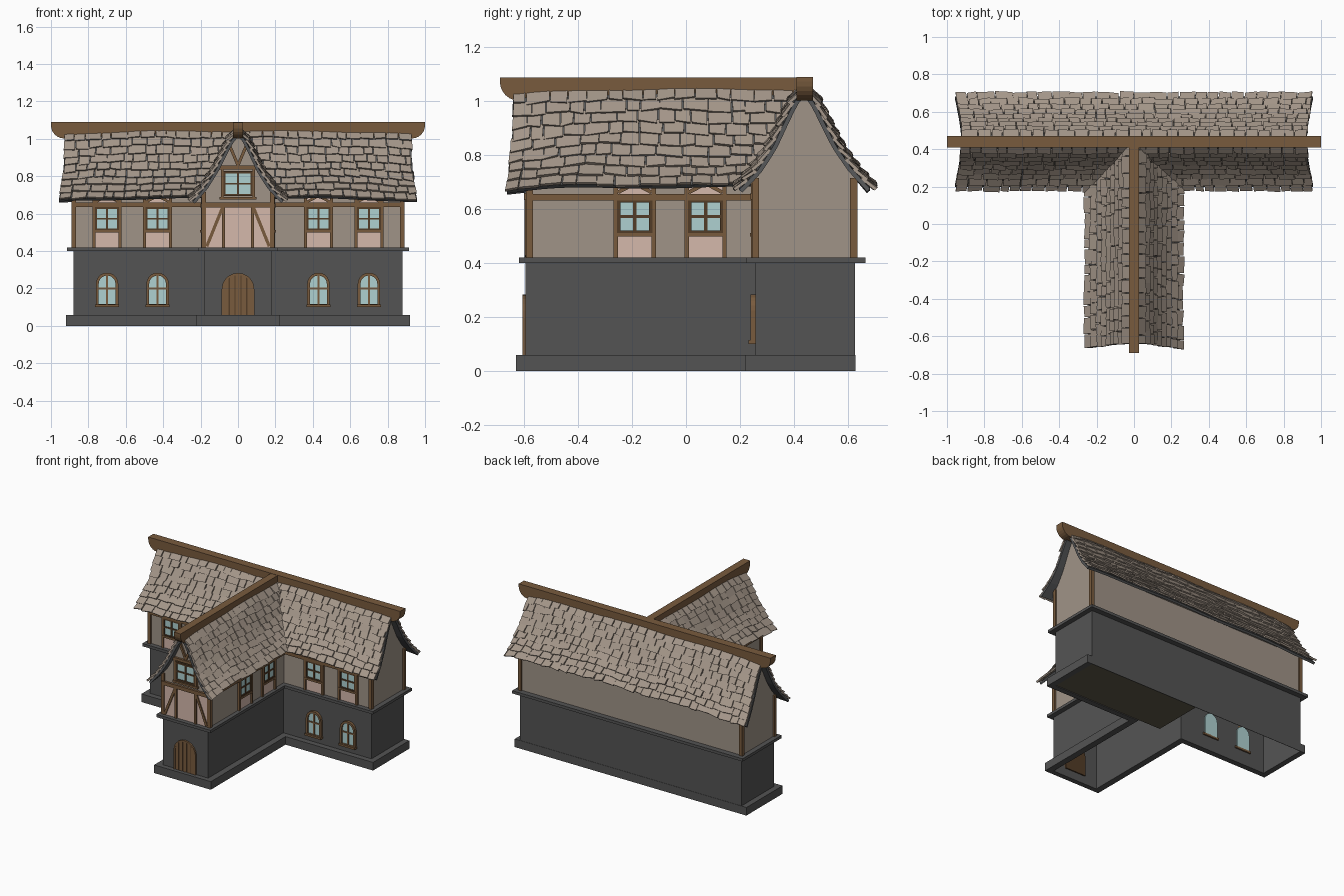
import bpy, bmesh, math, random
from mathutils import Matrix, Vector

if "Cube" in bpy.data.objects:
    bpy.data.objects.remove(bpy.data.objects["Cube"])

random.seed(4)
COLOURS = {
    "wood": (.19, .105, .048), "dark_wood": (.085, .045, .02),
    "plaster": (.35, .295, .245), "pale_plaster": (.66, .48, .41),
    "stone": (.088, .088, .088), "shingle": (.37, .305, .25),
    "roof_board": (.09, .093, .096), "glass": (.43, .64, .64),
    "floor": (.11, .095, .065),
}
MATS = {}
for n, c in COLOURS.items():
    MATS[n] = bpy.data.materials.new(n)
    MATS[n].diffuse_color = (*c, 1)
parts = {}


def part(name, mat):
    return parts.setdefault(name, (bmesh.new(), mat))[0]


def frame(origin, u, v, n):
    """Matrix from local (across, up, outward) to world."""
    m = Matrix((u, v, n)).transposed().to_4x4()
    m.translation = origin
    return m


def poly(name, mat, M, pts, n0, n1, caps=True):
    """Extrude a 2D outline from n0 to n1."""
    bm = part(name, mat)
    a = [bm.verts.new(M @ Vector((p[0], p[1], n0))) for p in pts]
    b = [bm.verts.new(M @ Vector((p[0], p[1], n1))) for p in pts]
    k = len(pts)
    for i in range(k):
        bm.faces.new((a[i], a[(i + 1) % k], b[(i + 1) % k], b[i]))
    if caps:
        bm.faces.new(a)
        bm.faces.new(b)


def ring(name, mat, M, outer, inner, n0, n1):
    """Hollow outline extruded from n0 to n1."""
    bm = part(name, mat)
    L = [[bm.verts.new(M @ Vector((p[0], p[1], n))) for p in pts]
         for pts, n in ((outer, n0), (outer, n1), (inner, n1), (inner, n0))]
    k = len(outer)
    for j in range(4):
        for i in range(k):
            a, b, i2 = L[j], L[(j + 1) % 4], (i + 1) % k
            bm.faces.new((a[i], a[i2], b[i2], b[i]))


def rect(u0, u1, v0, v1):
    return [(u0, v0), (u1, v0), (u1, v1), (u0, v1)]


def bar(name, mat, M, p, q, w, n0, n1):
    """Straight timber between two points on a wall."""
    p, q = Vector(p), Vector(q)
    d = (q - p).normalized()
    s = Vector((-d.y, d.x)) * w / 2
    poly(name, mat, M, [p + s, q + s, q - s, p - s], n0, n1)


def tee(w, ww, yf, ym, yb):
    """T-shaped plan outline."""
    return [(-w, yb), (w, yb), (w, ym), (ww, ym), (ww, yf), (-ww, yf), (-ww, ym), (-w, ym)]


def arch(c, w, z0, z1):
    return [(c - w, z0), (c + w, z0)] + [
        (c + w * math.cos(a * math.pi / 10), z1 - w + w * math.sin(a * math.pi / 10)) for a in range(11)]


X, Y, Z = Vector((1, 0, 0)), Vector((0, 1, 0)), Vector((0, 0, 1))
PLAN = frame((0, 0, 0), X, Y, Z)
RY = .44  # main ridge line

# Stone ground storey: plinth on three sides, open-bottomed walls, ledge
low = tee(.88, .18, -.595, .258, .627)
ring("plinth", "stone", PLAN, tee(.92, .225, -.63, .218, .629), low, 0, .058)
poly("ground_walls", "stone", PLAN, low, 0, .4, caps=False)
poly("storey_ledge", "stone", PLAN, tee(.915, .215, -.62, .222, .665), .4, .42)
poly("ground_floor", "floor", PLAN, rect(0, .88, .26, .625), .004, .01)

# Plaster upper storey and curved gables
poly("upper_walls", "plaster", PLAN, tee(.88, .185, -.585, .255, .625), .42, .71)
half = [(.195, .71), (.15, .775), (.096, .865), (.06, .95), (.03, 1.01)]
gable = half + [(-v, z) for v, z in reversed(half)]
poly("main_gable", "plaster", frame((0, RY, 0), Y, Z, X), gable, -.88, .88)
poly("wing_gable", "plaster", frame((0, 0, 0), X, Z, Y), gable, -.585, RY)

# Wall frames
MAIN = frame((0, .255, 0), X, Z, -Y)
MAIN_LOW = frame((0, .258, 0), X, Z, -Y)
WING = frame((0, -.585, 0), X, Z, -Y)
WING_LOW = frame((0, -.595, 0), X, Z, -Y)
RIGHT = frame((.185, 0, 0), Y, Z, X)
LEFT = frame((-.185, 0, 0), Y, Z, -X)

# Corner posts
for s in (-1, 1):
    for cx, cy in ((.878, .257), (.878, .622), (.183, -.581)):
        poly("corner_posts", "wood", PLAN, rect(s * cx - .013, s * cx + .013, cy - .013, cy + .013), .42, .715)


def panes(M, u, w, z0, z1):
    """Glass with frame and cross bars."""
    poly("window_glass", "glass", M, rect(u - w, u + w, z0, z1), 0, .007)
    ring("window_frames", "dark_wood", M, rect(u - w - .007, u + w + .007, z0 - .007, z1 + .007),
         rect(u - w + .005, u + w - .005, z0 + .005, z1 - .005), 0, .014)
    bar("window_frames", "dark_wood", M, (u, z0), (u, z1), .012, 0, .012)
    zm = (z0 + z1) / 2
    bar("window_frames", "dark_wood", M, (u - w, zm), (u + w, zm), .01, 0, .012)


def upper_window(M, u):
    poly("pale_panels", "pale_plaster", M, rect(u - .068, u + .068, .42, .71), 0, .004)
    panes(M, u, .058, .515, .63)
    for s in (-1, 1):
        bar("timber_frame", "wood", M, (u + s * .07, .42), (u + s * .07, .71), .016, 0, .014)
        bar("timber_frame", "wood", M, (u + s * .062, .662), (u, .695), .014, 0, .013)
    bar("timber_frame", "wood", M, (u - .07, .505), (u + .07, .505), .014, 0, .017)


def arched_window(u):
    poly("arched_glass", "glass", MAIN_LOW, arch(u, .05, .112, .273), -.01, .006)
    ring("arched_frames", "wood", MAIN_LOW, arch(u, .06, .108, .284), arch(u, .045, .116, .269), 0, .018)
    bar("arched_frames", "wood", MAIN_LOW, (u, .112), (u, .27), .01, 0, .013)
    bar("arched_frames", "wood", MAIN_LOW, (u - .05, .2), (u + .05, .2), .009, 0, .013)
    bar("arched_frames", "wood", MAIN_LOW, (u - .064, .107), (u + .064, .107), .014, -.01, .027)


for s in (-1, 1):
    for u in (.43, .7):
        upper_window(MAIN, s * u)
        arched_window(s * u)
    bar("timber_frame", "wood", MAIN, (s * .185, .647), (s * .885, .647), .024, 0, .016)
for M in (RIGHT, LEFT):
    for u in (-.19, .073):
        upper_window(M, u)
    bar("timber_frame", "wood", M, (-.58, .643), (.255, .643), .024, 0, .016)

# Wing front: braced panel, gable window and V brace
poly("pale_panels", "pale_plaster", WING, rect(-.175, .175, .42, .635), 0, .004)
bar("timber_frame", "wood", WING, (-.19, .647), (.19, .647), .026, 0, .016)
bar("timber_frame", "wood", WING, (-.1, .683), (.1, .683), .014, 0, .018)
bar("timber_frame", "wood", WING, (-.105, .846), (.105, .846), .02, 0, .016)
panes(WING, 0, .072, .7, .82)
for s in (-1, 1):
    bar("timber_frame", "wood", WING, (s * .078, .42), (s * .078, .637), .016, 0, .013)
    bar("timber_frame", "wood", WING, (s * .167, .425), (s * .083, .632), .017, 0, .012)
    bar("timber_frame", "wood", WING, (s * .084, .69), (s * .084, .84), .014, 0, .015)
    bar("timber_frame", "wood", WING, (0, .858), (s * .045, .965), .016, 0, .013)

# Arched plank door
poly("door_back", "dark_wood", WING_LOW, arch(0, .082, .058, .276), -.008, .004)
ring("door_frame", "wood", WING_LOW, arch(0, .087, .058, .283), arch(0, .076, .058, .272), 0, .012)
for i in range(5):
    a, b = -.078 + i * .0312 + .003, -.078 + (i + 1) * .0312 - .003
    top = [.194 + math.sqrt(max(0, .08 ** 2 - e * e)) for e in (a, (a + b) / 2, b)]
    poly("door_planks", "wood", WING_LOW,
         [(a, .058), (b, .058), (b, top[2]), ((a + b) / 2, top[1]), (a, top[0])], 0, .009)

# Roof profile: steep at the ridge, flared at the eaves
PROF = [Vector(p) for p in ((.012, 1.045), (.04, 1.01), (.08, .93), (.118, .852), (.175, .765), (.243, .69))]
SEG = [(b - a).length for a, b in zip(PROF, PROF[1:])]


def prof(t):
    d = t * sum(SEG)
    for i, l in enumerate(SEG):
        if d <= l or i == len(SEG) - 1:
            e = (PROF[i + 1] - PROF[i]) / l
            return PROF[i] + e * d, Vector((-e.y, e.x))
        d -= l


def surface(wing, side, s, t, h):
    p, n = prof(t)
    p = p + n * h
    z = p.y + .004 * math.sin(9 * s + 5 * t + side)
    z -= .022 * max(0, (-s - .3) / .36) ** 2 if wing else .018 * abs(s / .95) ** 4
    s *= .963 + .035 * t * t
    return (side * p.x, s, z) if wing else (s, RY + side * p.x, z)


ROWS = 9
for wing, s0, s1, name in ((False, -.96, .96, "main_roof"), (True, -.665, RY, "wing_roof")):
    # Dark boarding under the shingles
    bm = part(name + "_boarding", "roof_board")
    for side in (-1, 1):
        grid = [[[bm.verts.new(surface(wing, side, s0 + (s1 - s0) * i / 24, j / 12, h)) for j in range(13)]
                 for i in range(25)] for h in (0, -.016)]
        for g in grid:
            for i in range(24):
                for j in range(12):
                    bm.faces.new((g[i][j], g[i + 1][j], g[i + 1][j + 1], g[i][j + 1]))
        o, q = grid
        rim = [(i, 0) for i in range(24)] + [(24, j) for j in range(12)] + \
              [(i, 12) for i in range(24, 0, -1)] + [(0, j) for j in range(12, 0, -1)]
        for (i, j), (k, l) in zip(rim, rim[1:] + rim[:1]):
            bm.faces.new((o[i][j], o[k][l], q[k][l], q[i][j]))
    # Overlapping uneven shingles
    bm = part(name + "_shingles", "shingle")
    for side in (-1, 1):
        for r in range(ROWS):
            s = s0 + random.uniform(-.008, .004)
            while s < s1 - .01:
                e = min(s + random.uniform(.05, .1), s1 + random.uniform(-.004, .008))
                mid, v = (s + e) / 2, prof((r + .5) / ROWS)[0].x
                hidden = (RY - mid + .09 < v) if wing else (side < 0 and abs(mid) + .09 < v)
                if not hidden:
                    t0, j = r / ROWS - .005, lambda a: random.uniform(-a, a)
                    ta, tb = [(r + 1) / ROWS + .025 + j(.016) for _ in range(2)]
                    ha, hb = [.021 + j(.004) for _ in range(2)]
                    c = [(s + .002, t0, .009), (e - .002, t0, .009), (e - .002 + j(.003), tb, hb), (s + .002 + j(.003), ta, ha)]
                    up = [bm.verts.new(surface(wing, side, *k)) for k in c]
                    dn = [bm.verts.new(surface(wing, side, k[0], k[1], k[2] - .012)) for k in c]
                    bm.faces.new(up)
                    bm.faces.new(dn)
                    for k in range(4):
                        bm.faces.new((up[k], up[(k + 1) % 4], dn[(k + 1) % 4], dn[k]))
                s = e

# Ridge beams with rounded lower ends
def beam_end(x, s):
    return [(s * (x - .07 + .07 * math.sin(a * math.pi / 12)), 1.072 - .07 * math.cos(a * math.pi / 12)) for a in range(7)]


main_end = beam_end(1, 1) + [(1, 1.09), (-1, 1.09)] + beam_end(1, -1)[::-1]
poly("main_ridge_beam", "wood", frame((0, RY, 0), X, Z, Y), main_end, -.03, .03)
wing_end = beam_end(.69, -1) + [(-.69, 1.088), (.42, 1.088), (.42, 1.002)]
poly("wing_ridge_beam", "wood", frame((0, 0, 0), Y, Z, X), wing_end, -.027, .027)

# Turn every part into an object
for name, (bm, mat) in parts.items():
    bmesh.ops.recalc_face_normals(bm, faces=bm.faces[:])
    me = bpy.data.meshes.new(name)
    bm.to_mesh(me)
    bm.free()
    me.materials.append(MATS[mat])
    bpy.context.collection.objects.link(bpy.data.objects.new(name, me))

for m in bpy.data.materials:
    if m.users and not m.is_grease_pencil:
        m.use_nodes = True
        m.node_tree.nodes["Principled BSDF"].inputs["Base Color"].default_value = m.diffuse_color
